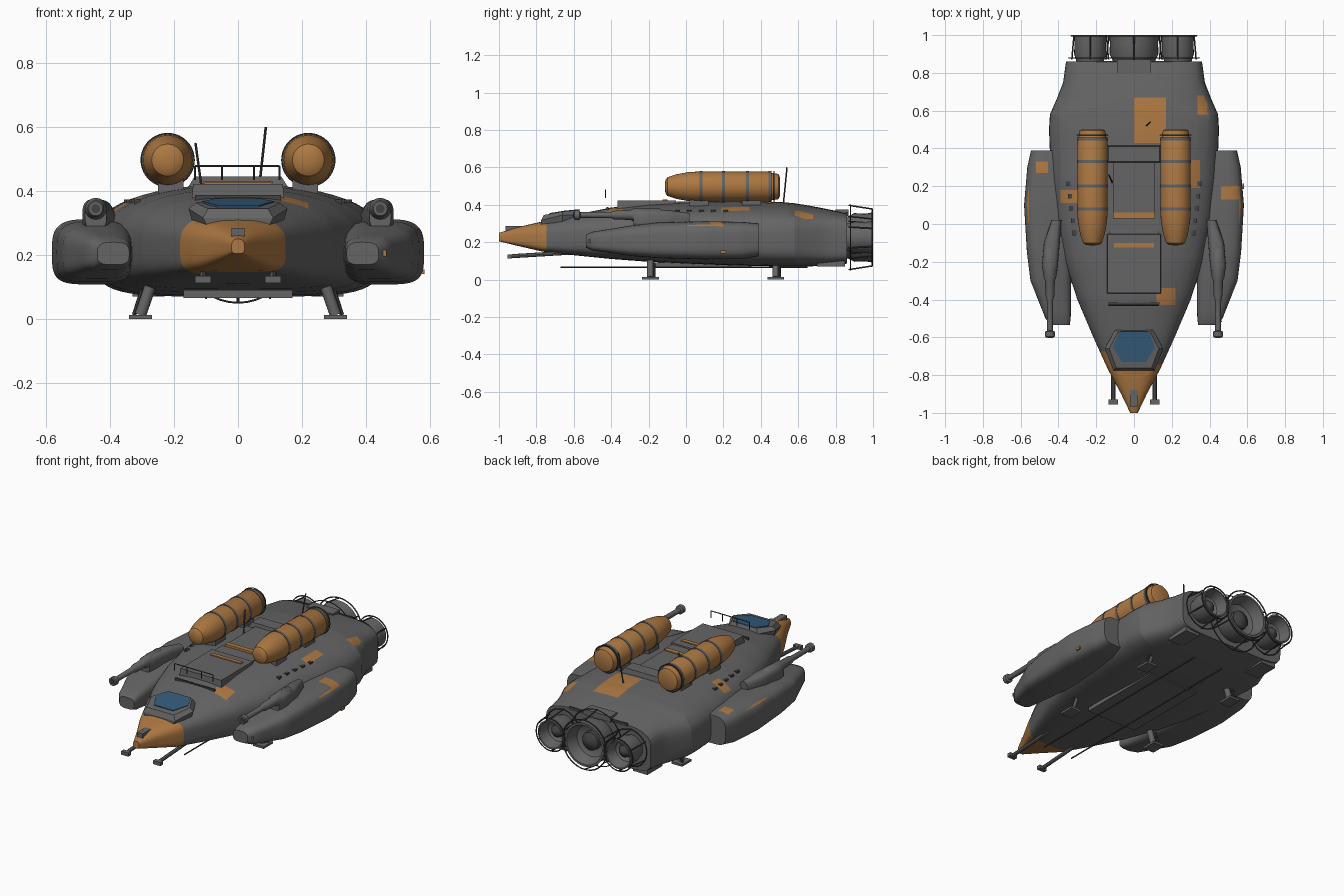
import bpy, bmesh, math
from mathutils import Vector

cube = bpy.data.objects.get("Cube")
if cube:
    bpy.data.objects.remove(cube, do_unlink=True)


def material(name, rgb):
    m = bpy.data.materials.new(name)
    m.use_nodes = True
    m.diffuse_color = (*rgb, 1)
    m.node_tree.nodes["Principled BSDF"].inputs["Base Color"].default_value = (*rgb, 1)
    return m


GREY = material("hull grey", (0.13, 0.13, 0.13))
ORANGE = material("panel orange", (0.42, 0.19, 0.055))
BLUE = material("window blue", (0.035, 0.105, 0.195))
DARK = material("dark metal", (0.055, 0.055, 0.058))


def finish(name, bm, *mats, smooth=True):
    bmesh.ops.recalc_face_normals(bm, faces=bm.faces)
    me = bpy.data.meshes.new(name)
    bm.to_mesh(me)
    bm.free()
    ob = bpy.data.objects.new(name, me)
    bpy.context.collection.objects.link(ob)
    for m in mats:
        me.materials.append(m)
    if smooth:
        bpy.ops.object.select_all(action="DESELECT")
        ob.select_set(True)
        bpy.context.view_layer.objects.active = ob
        bpy.ops.object.shade_smooth_by_angle(angle=math.radians(35))
    return ob


def skin(bm, rings):
    rows = [[bm.verts.new(p) for p in ring] for ring in rings]
    n = len(rows[0])
    for a, b in zip(rows, rows[1:]):
        for i in range(n):
            bm.faces.new((a[i], a[(i + 1) % n], b[(i + 1) % n], b[i]))
    bm.faces.new(rows[0])
    bm.faces.new(rows[-1])


def loft(name, stations, patches=(), side=1, segs=56, step=0.04, belly=0.5):
    """Rounded sections (y, centre x, half width, bottom, top, squareness); patches are orange boxes."""
    rings = []
    dense = []
    for a, b in zip(stations, stations[1:]):
        k = max(1, round((b[0] - a[0]) / step))
        dense += [[p + (q - p) * i / k for p, q in zip(a, b)] for i in range(k)]
    for y, cx, hw, zb, zt, n in dense + [stations[-1]]:
        ring = []
        for i in range(segs):
            t = math.tau * i / segs
            c, s = math.cos(t), math.sin(t)
            e = 2 / (n if s > 0 else n + belly)
            ring.append((side * cx + hw * math.copysign(abs(c) ** e, c), y,
                         (zb + zt) / 2 + (zt - zb) / 2 * math.copysign(abs(s) ** e, s)))
        rings.append(ring)
    bm = bmesh.new()
    skin(bm, rings)
    for x0, x1, y0, y1, z0 in patches:
        for axis, value in ((0, x0), (0, x1), (1, y0), (1, y1), (2, z0)):
            co, no = Vector(), Vector()
            co[axis], no[axis] = value, 1
            bmesh.ops.bisect_plane(bm, geom=bm.verts[:] + bm.edges[:] + bm.faces[:],
                                   plane_co=co, plane_no=no)
    for f in bm.faces:
        c = f.calc_center_median()
        f.material_index = any(x0 < c.x < x1 and y0 < c.y < y1 and c.z > z0
                               for x0, x1, y0, y1, z0 in patches)
    return finish(name, bm, GREY, ORANGE)


def lathe(name, profile, x, z, mat, segs=32):
    bm = bmesh.new()
    skin(bm, [[(x + r * math.cos(math.tau * i / segs), y, z + r * math.sin(math.tau * i / segs))
               for i in range(segs)] for y, r in profile])
    return finish(name, bm, mat)


def rod(name, a, b, r, mat=DARK, segs=8):
    a, b = Vector(a), Vector(b)
    turn = (b - a).to_track_quat("Z", "Y")
    ring = [turn @ Vector((r * math.cos(math.tau * i / segs), r * math.sin(math.tau * i / segs), 0))
            for i in range(segs)]
    bm = bmesh.new()
    skin(bm, [[a + p for p in ring], [b + p for p in ring]])
    return finish(name, bm, mat)


def hoop(name, x, y, z, r, thick, mat=DARK):
    bpy.ops.mesh.primitive_torus_add(major_radius=r, minor_radius=thick, major_segments=40,
                                     minor_segments=6, location=(x, y, z), rotation=(math.pi / 2, 0, 0))
    ob = bpy.context.object
    ob.name = name
    ob.data.materials.append(mat)
    bpy.ops.object.shade_smooth_by_angle()


def box(name, x0, x1, y0, y1, z0, z1, mat=GREY, taper=1.0):
    bm = bmesh.new()
    cx, cy = (x0 + x1) / 2, (y0 + y1) / 2
    base = [(x0, y0), (x1, y0), (x1, y1), (x0, y1)]
    skin(bm, [[(x, y, z0) for x, y in base],
              [(cx + (x - cx) * taper, cy + (y - cy) * taper, z1) for x, y in base]])
    return finish(name, bm, mat, smooth=False)


# Main hull with orange nose and repaired panels
loft("hull", [(-1, 0, .02, .205, .25, 2.5), (-.9, 0, .068, .18, .28, 2.6), (-.77, 0, .138, .15, .31, 2.8),
              (-.6, 0, .215, .13, .345, 2.6), (-.4, 0, .3, .11, .385, 2.4), (-.2, 0, .365, .095, .405, 2.4),
              (0, 0, .41, .085, .415, 2.4), (.25, 0, .44, .075, .42, 2.4), (.5, 0, .45, .07, .415, 2.5),
              (.58, 0, .445, .07, .408, 2.6), (.66, 0, .41, .07, .395, 2.8), (.75, 0, .375, .075, .378, 3.4),
              (.86, 0, .36, .085, .355, 4)],
     [(-1, 1, -2, -.745, 0), (-1, -.1, -.8, -.675, 0), (0, .17, .43, .67, .3), (.335, .39, .58, .68, .325),
      (.3, .35, .19, .34, .3), (-.39, -.3, .11, .18, .3), (.12, .22, -.43, -.34, .3)], belly=2.3)

# Cockpit canopy: bevelled six-sided frame with a window plate
frame = [(.1, -.56), (.155, -.66), (.11, -.775), (-.11, -.775), (-.155, -.66), (-.1, -.56)]
pane = [(.075, -.57), (.112, -.65), (.065, -.73), (-.065, -.73), (-.112, -.65), (-.075, -.57)]


def roof(y):
    return .373 - max(0, -.6 - y) * .16


bm = bmesh.new()
skin(bm, [[(x * .9, y, .295) for x, y in frame], [(x, y, .345 + min(0, y + .66) * .25) for x, y in frame],
          [(x * .85, -.66 + (y + .66) * .88, roof(y)) for x, y in frame]])
finish("canopy_frame", bm, GREY, smooth=False)
bm = bmesh.new()
skin(bm, [[(x, y, roof(y) + dz) for x, y in pane] for dz in (-.004, .003)])
finish("canopy_window", bm, BLUE, smooth=False)

# Nose sensor, prongs and belly rods
box("nose_sensor", -.02, .02, -.965, -.88, .24, .285)
for s, tag in ((1, "left"), (-1, "right")):
    rod(tag + "_nose_prong", (s * .11, -.93, .125), (s * .11, -.6, .145), .011, GREY)
    box(tag + "_prong_tip", s * .11 - .025, s * .11 + .025, -.955, -.93, .113, .135)
    rod(tag + "_belly_rod", (s * .1, -.67, .066), (s * .1, .65, .066), .004)
box("belly_hatch", -.17, .17, -.2, .35, .066, .09)

# Dorsal deck, orange strips and rear ramp between the tanks
box("deck_hatch", -.145, .145, -.37, -.05, .36, .422, taper=.97)
box("deck_front_seam", -.135, .135, -.425, -.415, .37, .387, DARK)
box("deck_strip_front", -.105, .105, -.125, -.1, .418, .427, ORANGE)
box("deck_well", -.13, .13, -.05, .03, .39, .416)
box("deck_strip_rear", -.11, .11, .03, .06, .41, .43, ORANGE)
box("deck_panel", -.11, .11, .06, .33, .39, .425)
box("deck_rear_block", -.17, .17, .32, .42, .39, .445, taper=.8)
box("tail_seam", -.2, .2, .855, .864, .34, .36, DARK)
box("tail_plate", -.09, .09, .8, .87, .34, .375)

# Front railing
for x in (-.135, -.05, .05, .13):
    rod("railing_post", (x, -.43, .435), (x, -.43, .478), .003)
rod("railing_bar", (-.135, -.43, .478), (.13, -.43, .478), .003)

# Antennas
rod("tall_antenna", (.065, .52, .4), (.087, .54, .6), .004)
rod("short_antenna", (-.115, .22, .42), (-.133, .26, .55), .004)

# Small orange touch-up plates on the left pod
box("pod_nose_mark", .44, .465, -.518, -.51, .195, .215, ORANGE)
box("pod_side_mark", .575, .583, .185, .215, .14, .155, ORANGE)

for s, tag in ((1, "left"), (-1, "right")):
    # Side pods
    spot = ((.46, .56, .13, .2, .27) if s > 0 else (-.52, -.455, .27, .33, .27))
    edge = sorted((s * .555, s * .62))
    loft(tag + "_side_pod", [(-.535, .39, .05, .17, .24, 3), (-.5, .402, .067, .155, .255, 3.2),
                             (-.3, .44, .108, .127, .288, 3.4), (-.15, .447, .12, .115, .305, 3.4),
                             (.1, .455, .127, .108, .312, 3.4), (.3, .45, .115, .11, .308, 3.4),
                             (.39, .445, .1, .125, .3, 3.4)],
         [spot, (*edge, 0, .2, .285)], side=s)
    # Guns with fairing
    x = s * .445
    loft(tag + "_gun_fairing", [(-.28, .445, .034, .28, .37, 2.5), (-.22, .445, .042, .27, .375, 3),
                                (-.1, .435, .042, .27, .372, 3), (.02, .41, .026, .27, .355, 2.5)],
         side=s, segs=24)
    lathe(tag + "_gun_barrel", [(-.6, .022), (-.595, .026), (-.57, .026), (-.565, .015), (-.4, .017),
                                (-.38, .024), (-.3, .026), (-.28, .034), (-.14, .034), (-.12, .02)],
          x, .345, GREY, 16)
    lathe(tag + "_gun_muzzle", [(-.603, .014), (-.59, .014)], x, .345, DARK, 16)

    # Tanks, bands and pylons
    lathe(tag + "_tank", [(-.113, .012), (-.11, .035), (-.1, .05), (-.05, .066), (.01, .077), (.06, .08),
                          (.44, .08), (.455, .074), (.495, .067), (.502, .05)], s * .22, .497, ORANGE)
    for y in (.08, .2, .33, .45):
        lathe(tag + "_tank_band", [(y - .008, .0825), (y + .008, .0825)], s * .22, .497, GREY)
    hoop(tag + "_tank_ring", s * .22, .47, .497, .082, .003)
    for y in (.02, .3):
        box(tag + "_tank_pylon", s * .21 - .04, s * .21 + .04, y, y + .1, .37, .44)

    # Small dark side ports
    for i in range(5):
        y = -.06 + i * .065
        c = s * (.315 + i * .008)
        box(tag + "_side_port", c - .01, c + .01, y, y + .025, .35, .373, DARK)

    # Landing legs
    for y in (-.19, .48):
        rod(tag + "_landing_leg", (s * .275, y, .1), (s * .305, y, .012), .018, GREY, 12)
        rod(tag + "_leg_strut", (s * .3, y + .02, .09), (s * .325, y + .02, .012), .007)
        box(tag + "_landing_foot", s * .305 - .036, s * .305 + .036, y - .045, y + .045, 0, .013)

    # Tail skids
    box(tag + "_tail_skid", s * .28 - .05, s * .28 + .05, .7, .85, .07, .1)

# Engines: bell, inner core, outer hoops and struts
for tag, x, r in (("centre", 0, .13), ("left", .232, .085), ("right", -.232, .085)):
    z = .225
    lathe(tag + "_engine_bell", [(.83, r * .8), (.87, r * .88), (.9, r), (.96, r * .98), (.998, r * 1.03),
                                 (.998, r * .93), (.93, r * .75), (.915, r * .5)], x, z, GREY)
    lathe(tag + "_engine_core", [(.9, r * .45), (.94, r * .42), (.96, r * .2), (.965, r * .03)], x, z, DARK, 24)
    hoop(tag + "_engine_hoop", x, .996, z, r * 1.17, .004)
    hoop(tag + "_engine_collar", x, .88, z, r * 1.34, .003)
    for k in range(6):
        a = math.tau * (k + .5) / 6
        c, s = math.cos(a) * r * 1.17, math.sin(a) * r * 1.17
        rod(tag + "_engine_strut", (x + c * 1.13, .87, z + s * 1.13), (x + c, .996, z + s), .004)
